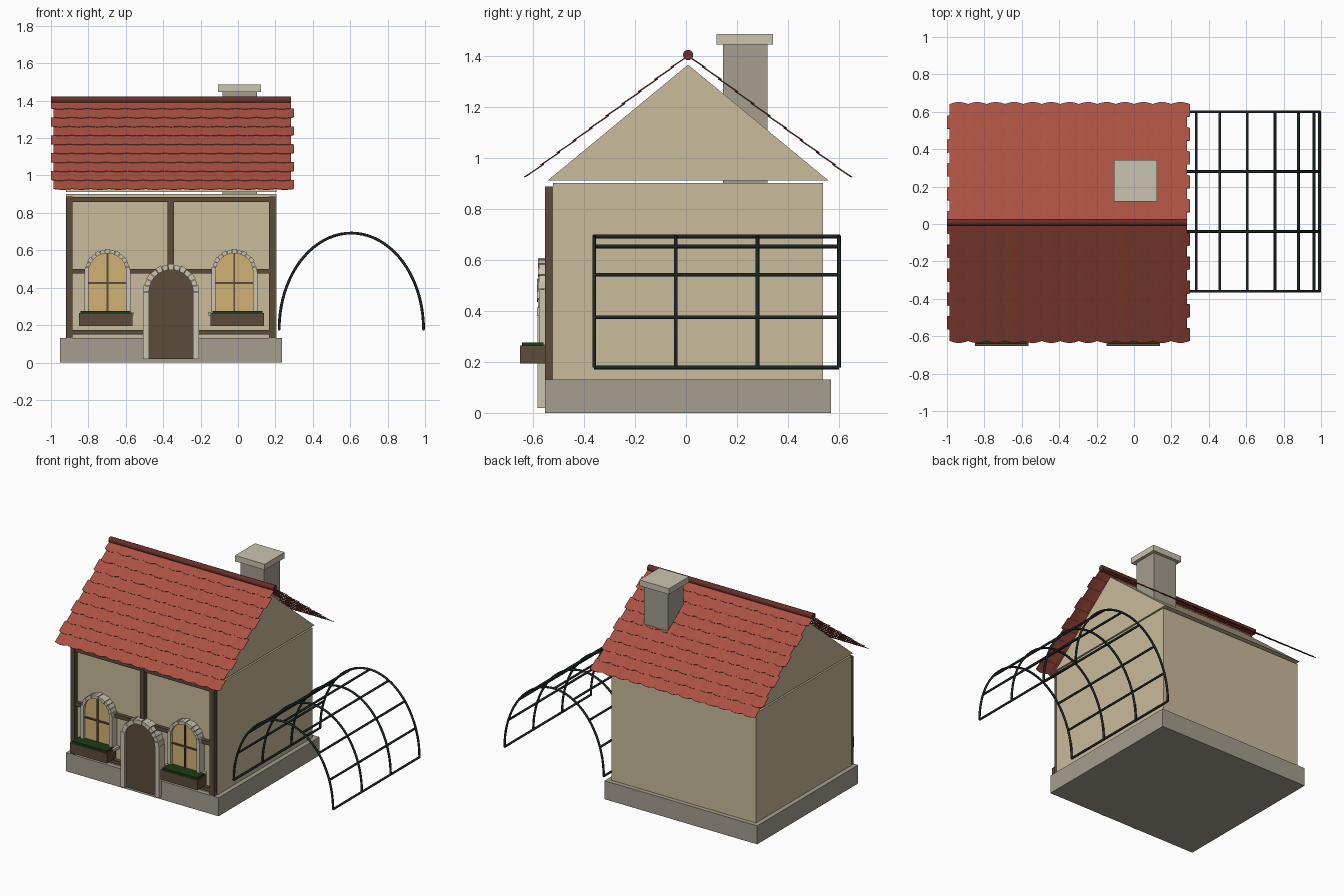
import bpy, bmesh
from math import sin, cos, pi, hypot

if "Cube" in bpy.data.objects:
    bpy.data.objects.remove(bpy.data.objects["Cube"])

def srgb(r, g, b):
    return tuple((c / 255) ** 2.2 for c in (r, g, b)) + (1,)

MATS = {}
for name, rgb in dict(plaster=(200, 186, 154), stone=(163, 156, 142), trim=(202, 194, 175),
                      tile=(168, 82, 68), ridge=(105, 50, 44), timber=(92, 76, 60),
                      glass=(208, 176, 116), leaf=(34, 62, 28), metal=(34, 42, 42)).items():
    MATS[name] = bpy.data.materials.new(name)
    MATS[name].diffuse_color = srgb(*rgb)

def finish(name, bm, mat):
    bmesh.ops.recalc_face_normals(bm, faces=bm.faces)
    me = bpy.data.meshes.new(name)
    bm.to_mesh(me)
    bm.free()
    ob = bpy.data.objects.new(name, me)
    bpy.context.collection.objects.link(ob)
    me.materials.append(MATS[mat])
    return ob

def add_box(bm, x0, x1, y0, y1, z0, z1):
    vs = bmesh.ops.create_cube(bm, size=1)['verts']
    for v in vs:
        v.co = ((x0 + x1) / 2 + v.co.x * (x1 - x0), (y0 + y1) / 2 + v.co.y * (y1 - y0),
                (z0 + z1) / 2 + v.co.z * (z1 - z0))

def box(name, mat, *dims):
    bm = bmesh.new()
    add_box(bm, *dims)
    return finish(name, bm, mat)

def add_prism(bm, pts, vec):
    """Extrude a closed 3D outline along vec."""
    n = len(pts)
    a = [bm.verts.new(p) for p in pts]
    b = [bm.verts.new([p[i] + vec[i] for i in range(3)]) for p in pts]
    bm.faces.new(a)
    bm.faces.new(b)
    for i in range(n):
        bm.faces.new((a[i], a[(i + 1) % n], b[(i + 1) % n], b[i]))

def arched_panel(name, mat, cx, r, z0, spring, y0, y1):
    pts = [(cx - r, y0, z0), (cx + r, y0, z0)]
    pts += [(cx + r * cos(pi * i / 20), y0, spring + r * sin(pi * i / 20)) for i in range(21)]
    bm = bmesh.new()
    add_prism(bm, pts, (0, y1 - y0, 0))
    return finish(name, bm, mat)

def stone_arch(name, cx, r0, r1, z0, spring, y0, y1, n):
    bm = bmesh.new()
    for s in (-1, 1):                                   # jambs
        xa, xb = sorted((cx + s * r0, cx + s * r1))
        add_box(bm, xa, xb, y0 + .003, y1, z0, spring)
    for i in range(n):                                  # wedge stones
        a, b = pi * (i + .04) / n, pi * (i + .96) / n
        k = .004 * (i % 2)
        yf = y0 + k
        add_prism(bm, [(cx + r * cos(t), yf, spring + r * sin(t)) for r, t in
                       ((r0, a), (r1 - k, a), (r1 - k, b), (r0, b))], (0, y1 - yf, 0))
    return finish(name, bm, 'trim')

# House body
box('base_plinth', 'stone', -.952, .236, -.553, .568, 0, .13)
box('walls', 'plaster', -.92, .205, -.522, .537, .12, .902)
bm = bmesh.new()
add_prism(bm, [(-.92, -.541, .912), (-.92, .557, .912), (-.92, .008, 1.365)], (1.125, 0, 0))
finish('gable', bm, 'plaster')

# Chimney
box('chimney', 'stone', -.084, .102, .145, .32, .902, 1.45)
box('chimney_cap', 'trim', -.107, .124, .12, .342, 1.445, 1.486)

# Roof slopes: staggered rows of scalloped tiles
RY, RZ, EDY, EDZ = .008, 1.4, .638, .478
L = hypot(EDY, EDZ)
ROWS, COLS, SUB = 10, 13, 6
for side, label in ((-1, 'front'), (1, 'back')):
    d = (side * EDY / L, -EDZ / L)                      # down the slope
    nrm = (side * EDZ / L, EDY / L)                     # outward
    bm = bmesh.new()
    h = L / ROWS
    for row in range(ROWS):
        x0 = -1 + .014 * (row % 2)
        prev = None
        for c in range(COLS * SUB + 1):
            x = x0 + 1.284 * c / (COLS * SUB)
            w = abs(sin(pi * c / SUB))
            cur = []
            for v, off in ((max(0, row * h - .01), -.002 + .002 * w),
                           ((row + 1) * h - .008 + .011 * w, .002 + .003 * w)):
                cur.append(bm.verts.new((x, RY + d[0] * v + nrm[0] * off,
                                         RZ + d[1] * v + nrm[1] * off)))
            if prev:
                bm.faces.new((prev[0], cur[0], cur[1], prev[1]))
            prev = cur
    ob = finish(label + '_roof_tiles', bm, 'tile')
    m = ob.modifiers.new('thickness', 'SOLIDIFY')
    m.thickness = .003
    m.offset = 0

# Ridge
bm = bmesh.new()
add_prism(bm, [(-1, RY + .02 * cos(pi * i / 10), 1.403 + .02 * sin(pi * i / 10))
               for i in range(20)], (1.284, 0, 0))
finish('roof_ridge', bm, 'ridge')

# Front timber framing
bm = bmesh.new()
for x0, x1, z0, z1 in ((-.918, -.885, .13, .888), (.167, .201, .13, .888), (-.376, -.343, .49, .87)):
    add_box(bm, x0, x1, -.553, -.515, z0, z1)
for z0, z1, y in ((.857, .885, -.55), (.475, .501, -.548), (.15, .175, -.548)):
    add_box(bm, -.9, .19, y, -.515, z0, z1)
finish('timber_frame', bm, 'timber')

# Door
DX = -.358
arched_panel('door', 'timber', DX, .12, .02, .378, -.566, -.515)
stone_arch('door_surround', DX, .118, .15, .02, .378, -.585, -.515, 13)

# Windows with flower boxes
for label, cx, bx in (('left', -.698, -.708), ('right', -.02, -.003)):
    arched_panel(label + '_window_glass', 'glass', cx, .103, .26, .484, -.558, -.515)
    stone_arch(label + '_window_surround', cx, .1, .123, .26, .484, -.58, -.515, 13)
    box(label + '_window_sill', 'trim', cx - .14, cx + .14, -.583, -.515, .25, .27)
    bm = bmesh.new()
    add_box(bm, cx - .005, cx + .005, -.566, -.55, .27, .584)
    add_box(bm, cx - .1, cx + .1, -.566, -.55, .42, .43)
    finish(label + '_window_bars', bm, 'timber')
    box(label + '_flower_box', 'timber', bx - .143, bx + .143, -.651, -.55, .194, .264)
    box(label + '_plants', 'leaf', bx - .134, bx + .134, -.642, -.558, .26, .276)

# Greenhouse frame: elliptical hoops and straight rails
def tube(name, paths, r=.0075):
    cu = bpy.data.curves.new(name, 'CURVE')
    cu.dimensions = '3D'
    cu.bevel_depth = r
    cu.bevel_resolution = 2
    cu.use_fill_caps = True
    for path in paths:
        sp = cu.splines.new('POLY')
        sp.points.add(len(path) - 1)
        for p, co in zip(sp.points, path):
            p.co = (*co, 1)
    ob = bpy.data.objects.new(name, cu)
    bpy.context.collection.objects.link(ob)
    cu.materials.append(MATS['metal'])

def hoop(t, y):
    return (.606 + .386 * cos(t), y, .178 + .514 * sin(t))

ys = [-.36 + .32 * i for i in range(4)]
tube('greenhouse_hoops', [[hoop(pi * i / 40, y) for i in range(41)] for y in ys])
tube('greenhouse_rails', [[hoop(pi * i / 8, ys[0]), hoop(pi * i / 8, ys[-1])] for i in range(9)])

for m in bpy.data.materials:
    if m.users and not m.is_grease_pencil:
        m.use_nodes = True
        m.node_tree.nodes["Principled BSDF"].inputs["Base Color"].default_value = m.diffuse_color
